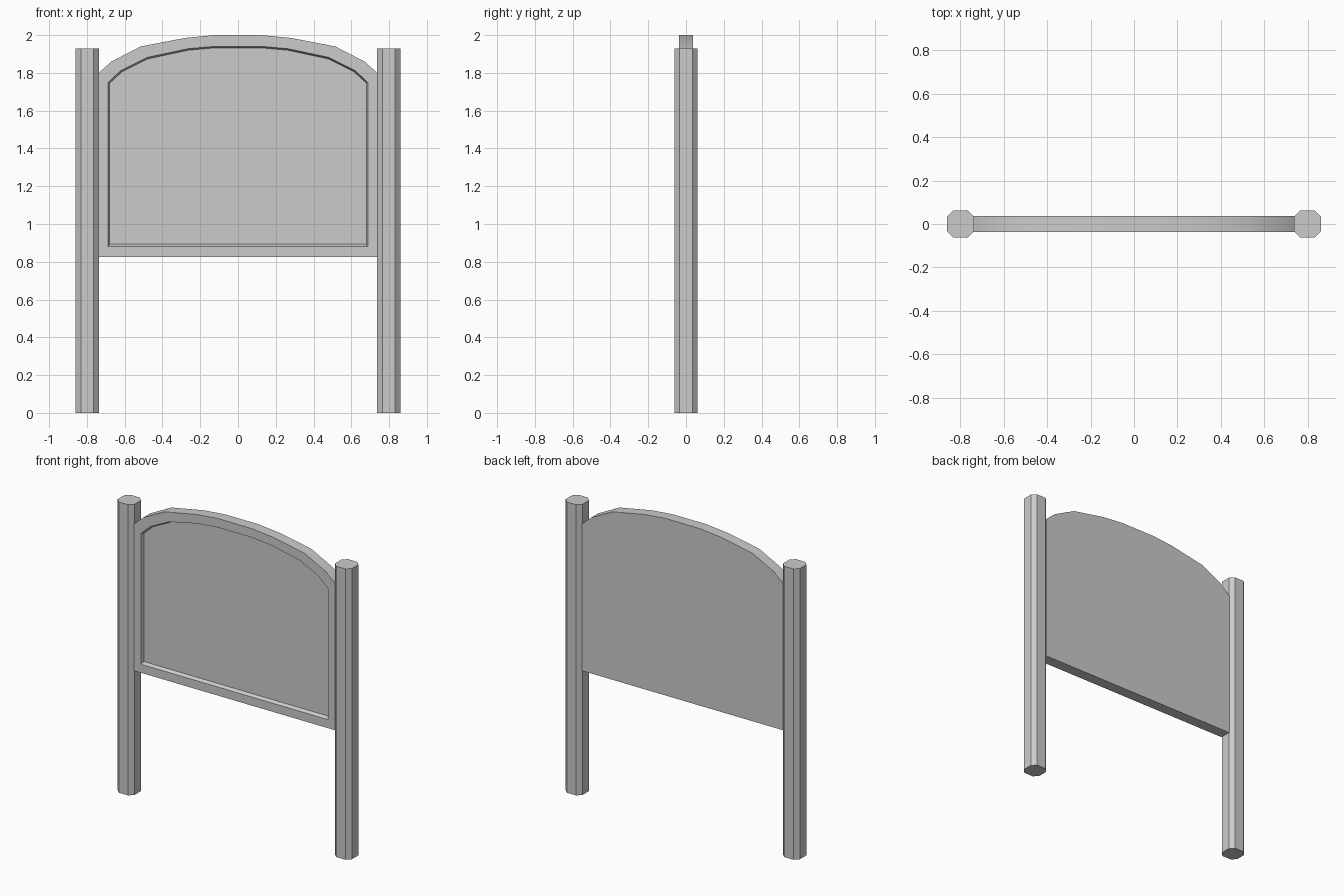
import bpy
import bmesh
from math import radians

cube = bpy.data.objects.get("Cube")
if cube:
    bpy.data.objects.remove(cube, do_unlink=True)

# Single plain grey finish
grey = bpy.data.materials.new("plain grey")
grey.use_nodes = True
colour = (0.6, 0.6, 0.6, 1)
grey.diffuse_color = colour
grey.node_tree.nodes["Principled BSDF"].inputs["Base Color"].default_value = colour


def finish(name, bm):
    bmesh.ops.recalc_face_normals(bm, faces=bm.faces[:])
    mesh = bpy.data.meshes.new(name)
    bm.to_mesh(mesh)
    bm.free()
    mesh.materials.append(grey)
    obj = bpy.data.objects.new(name, mesh)
    bpy.context.collection.objects.link(obj)
    return obj


def mirrored(half):
    """Close a right-half outline into a symmetric loop."""
    return half + [(-x, z) for x, z in reversed(half)]


def loop(bm, outline, y):
    return [bm.verts.new((x, y, z)) for x, z in outline]


def bridge(bm, a, b):
    for i in range(len(a)):
        j = (i + 1) % len(a)
        bm.faces.new((a[i], a[j], b[j], b[i]))


# Posts: square section with chamfered corners
def post(name, side):
    r, c, height = 0.062, 0.034, 1.93
    section = [(r, -c), (r, c), (c, r), (-c, r), (-r, c), (-r, -c), (-c, -r), (c, -r)]
    bm = bmesh.new()
    rings = [[bm.verts.new((side * 0.798 + x, y, z)) for x, y in section]
             for z in (0, height)]
    bridge(bm, *rings)
    for ring in rings:
        bm.faces.new(ring)
    return finish(name, bm)


post("left_post", 1)
post("right_post", -1)

# Arched board with a recessed front panel
outer = mirrored([(0.738, 0.825), (0.738, 1.80), (0.67, 1.86), (0.515, 1.94),
                  (0.28, 1.985), (0.125, 2.0)])
rim = mirrored([(0.687, 0.882), (0.687, 1.75), (0.62, 1.813), (0.482, 1.882),
                (0.265, 1.928), (0.12, 1.941)])
floor = mirrored([(0.679, 0.893), (0.679, 1.746), (0.614, 1.806), (0.478, 1.874),
                  (0.263, 1.92), (0.119, 1.933)])
bm = bmesh.new()
back = loop(bm, outer, 0.037)
front = loop(bm, outer, -0.037)
lip = loop(bm, rim, -0.037)
panel = loop(bm, floor, -0.015)
bridge(bm, back, front)
bridge(bm, front, lip)
bridge(bm, lip, panel)
bm.faces.new(panel)
bm.faces.new(back)
board = finish("arched_board", bm)

# Smooth the arch while keeping the edges crisp
bpy.ops.object.select_all(action="DESELECT")
board.select_set(True)
bpy.context.view_layer.objects.active = board
bpy.ops.object.shade_smooth_by_angle(angle=radians(30))
